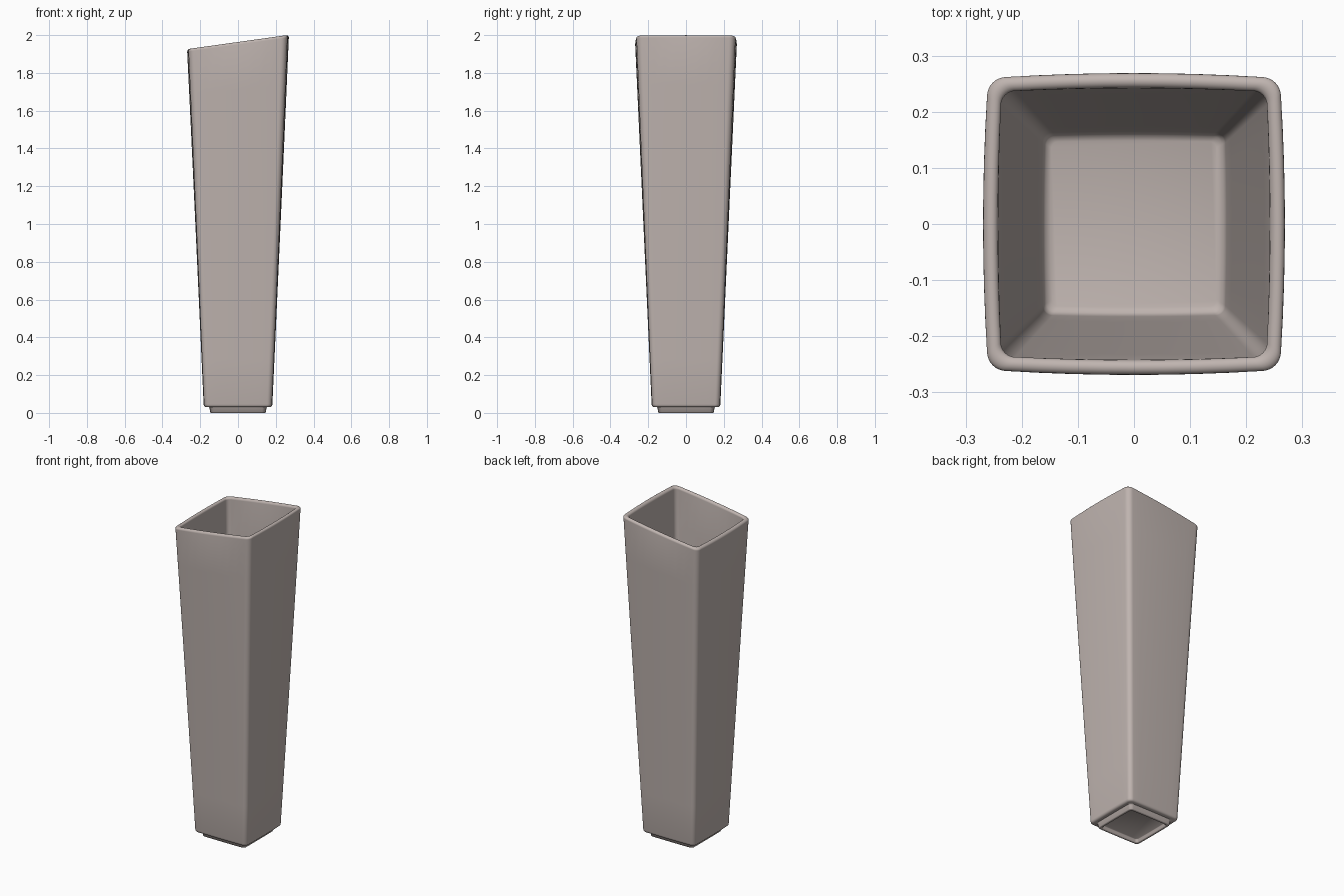
import bpy, bmesh, math

if "Cube" in bpy.data.objects:
    bpy.data.objects.remove(bpy.data.objects["Cube"])

SLOPE = 0.14      # tilt of the rim along x
CORNER = 8        # segments per rounded corner
SIDE = 8          # segments per side


def outline(half, radius, bulge):
    """Rounded square whose sides swell outwards slightly."""
    pts = []
    flat = half - bulge           # half width near the corners
    c = flat - radius
    for k in range(4):
        a0 = k * math.pi / 2
        side = []
        # right-hand side, running upwards
        for i in range(SIDE):
            t = -1 + 2 * i / SIDE
            side.append((flat + bulge * (1 - t * t), c * t))
        # corner
        for i in range(CORNER):
            a = i / CORNER * math.pi / 2
            side.append((c + radius * math.cos(a), c + radius * math.sin(a)))
        ca, sa = math.cos(a0), math.sin(a0)
        pts += [(x * ca - y * sa, x * sa + y * ca) for x, y in side]
    return pts


# Profile: (half width, height, corner radius, bulge, rim tilt weight)
profile = [
    (0.125, 0.020, 0.012, 0.001, 0),     # recess under the foot
    (0.128, 0.017, 0.015, 0.001, 0),
    (0.130, 0.003, 0.015, 0.001, 0),
    (0.133, 0.000, 0.016, 0.001, 0),     # foot ring
    (0.143, 0.000, 0.018, 0.001, 0),
    (0.147, 0.003, 0.020, 0.001, 0),
    (0.151, 0.026, 0.022, 0.001, 0),
    (0.154, 0.030, 0.022, 0.001, 0),     # underside of the body
    (0.168, 0.030, 0.022, 0.002, 0),
    (0.175, 0.032, 0.024, 0.002, 0),
    (0.180, 0.037, 0.026, 0.002, 0),
    (0.182, 0.046, 0.027, 0.002, 0),
]
for i in range(1, 9):                    # outer wall
    t = i / 8
    profile.append((0.182 + 0.087 * t, 0.046 + 1.904 * t,
                    0.027 + 0.008 * t, 0.002 + 0.005 * t, t ** 3))
for i in range(1, 8):                    # rounded rim
    a = math.pi * i / 8
    profile.append((0.2555 + 0.0135 * math.cos(a), 1.95 + 0.0135 * math.sin(a),
                    0.030 + 0.005 * math.cos(a), 0.006, 1))
for i in range(0, 9):                    # inner wall
    t = 1 - i / 8
    profile.append((0.165 + 0.077 * t, 0.085 + 1.865 * t,
                    0.018 + 0.007 * t, 0.002 + 0.003 * t, t ** 3))
profile += [
    (0.163, 0.073, 0.017, 0.002, 0),     # fillet to the inner floor
    (0.158, 0.064, 0.015, 0.002, 0),
    (0.148, 0.060, 0.012, 0.001, 0),
]

# Vase: one lofted shell
bm = bmesh.new()
rings = [[bm.verts.new((x, y, z + SLOPE * x * w)) for x, y in outline(h, r, b)]
         for h, z, r, b, w in profile]
for lo, hi in zip(rings, rings[1:]):
    n = len(lo)
    for i in range(n):
        j = (i + 1) % n
        bm.faces.new((lo[i], lo[j], hi[j], hi[i]))
bm.faces.new(list(reversed(rings[0])))
bm.faces.new(rings[-1])
bmesh.ops.recalc_face_normals(bm, faces=bm.faces[:])

mesh = bpy.data.meshes.new("vase")
bm.to_mesh(mesh)
bm.free()
vase = bpy.data.objects.new("vase", mesh)
bpy.context.collection.objects.link(vase)

clay = bpy.data.materials.new("warm grey ceramic")
clay.diffuse_color = (0.52, 0.455, 0.43, 1)
clay.use_nodes = True
clay.node_tree.nodes["Principled BSDF"].inputs["Base Color"].default_value = clay.diffuse_color
mesh.materials.append(clay)

bpy.context.view_layer.objects.active = vase
vase.select_set(True)
bpy.ops.object.shade_smooth_by_angle(angle=math.radians(50))
